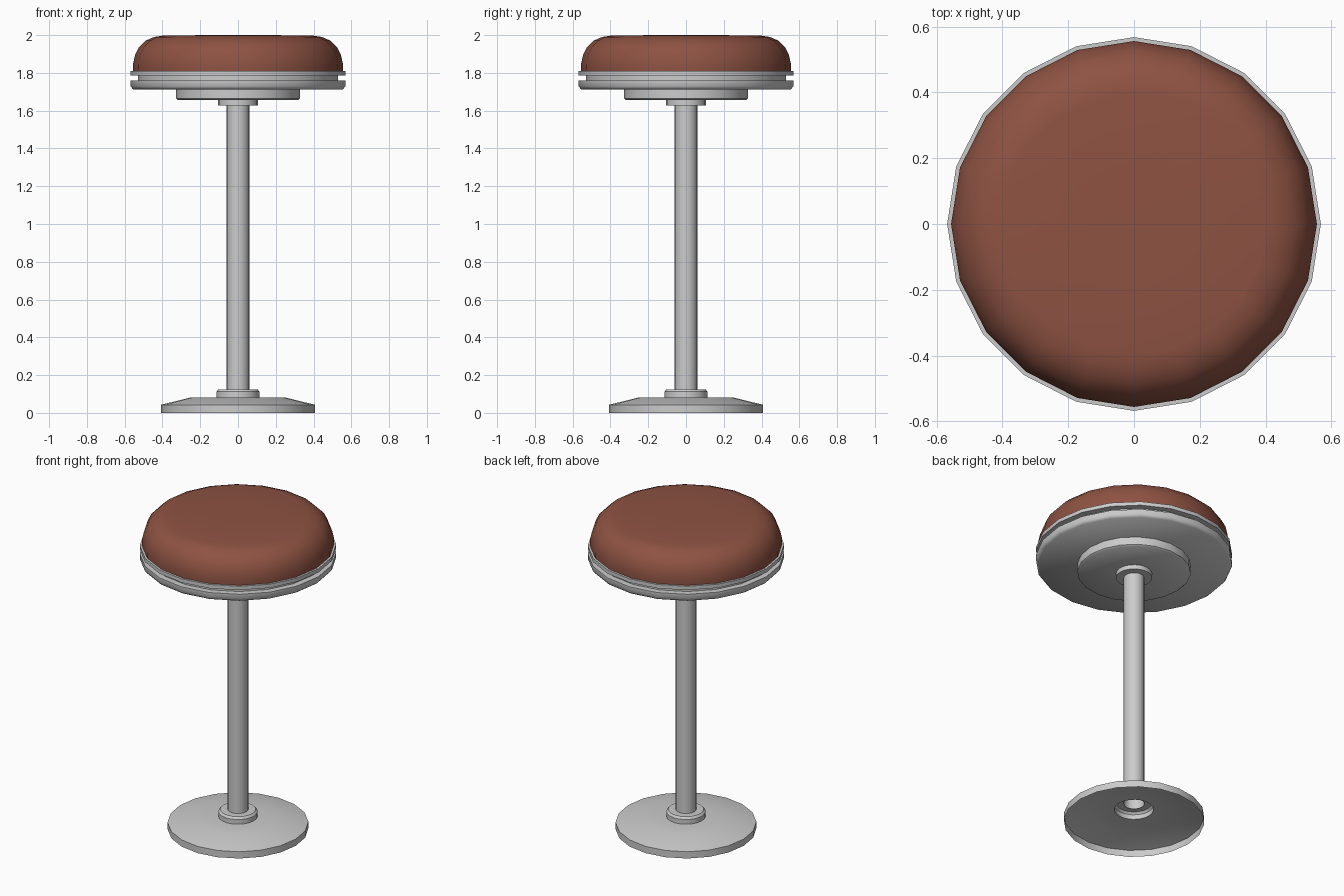
import bpy, bmesh, math

if "Cube" in bpy.data.objects:
    bpy.data.objects.remove(bpy.data.objects["Cube"])

SIDES = 20

def lathe(name, profile, angle=35, color=None):
    """Revolve (radius, z) points, ordered bottom to top along the outside."""
    bm = bmesh.new()
    rings = []
    for r, z in profile:
        if r == 0:
            rings.append([bm.verts.new((0, 0, z))] * SIDES)
        else:
            rings.append([bm.verts.new((r * math.cos(2 * math.pi * i / SIDES),
                                        r * math.sin(2 * math.pi * i / SIDES), z))
                          for i in range(SIDES)])
    for low, high in zip(rings, rings[1:]):
        for i in range(SIDES):
            j = (i + 1) % SIDES
            quad = [low[i], low[j], high[j], high[i]]
            bm.faces.new(list(dict.fromkeys(quad)))
    me = bpy.data.meshes.new(name)
    bm.to_mesh(me)
    bm.free()
    ob = bpy.data.objects.new(name, me)
    bpy.context.collection.objects.link(ob)
    if color:
        mat = bpy.data.materials.new(name + "_colour")
        mat.diffuse_color = color
        mat.use_nodes = True
        mat.node_tree.nodes["Principled BSDF"].inputs["Base Color"].default_value = mat.diffuse_color
        me.materials.append(mat)
    bpy.ops.object.select_all(action='DESELECT')
    ob.select_set(True)
    bpy.context.view_layer.objects.active = ob
    bpy.ops.object.shade_smooth_by_angle(angle=math.radians(angle))
    return ob

# Floor plate with collar, hollow underneath
lathe("base", [(0.407, 0), (0.407, 0.043), (0.25, 0.082), (0.114, 0.082),
               (0.114, 0.112), (0.103, 0.125), (0.06, 0.125)], angle=30)

# Open tube column
lathe("column", [(0.06, 0.12), (0.06, 1.63)])

# Bearing collar and hub below the seat
lathe("bearing_collar", [(0.06, 1.628), (0.105, 1.628), (0.105, 1.656)])
lathe("hub", [(0.06, 1.656), (0.318, 1.656), (0.328, 1.664), (0.328, 1.715)], angle=50)

# Metal seat pan with grooved rim
lathe("seat_pan", [(0, 1.713), (0.555, 1.713), (0.568, 1.728), (0.568, 1.76),
                   (0.53, 1.76), (0.53, 1.787), (0.568, 1.787),
                   (0.568, 1.811), (0.545, 1.811)], angle=50)

# Padded cushion
lathe("cushion", [(0.555, 1.808), (0.556, 1.845), (0.545, 1.895), (0.523, 1.938),
                  (0.488, 1.971), (0.445, 1.99), (0.40, 1.997),
                  (0.17, 2.0), (0, 2.0)],
      angle=60, color=(0.27, 0.085, 0.055, 1))
